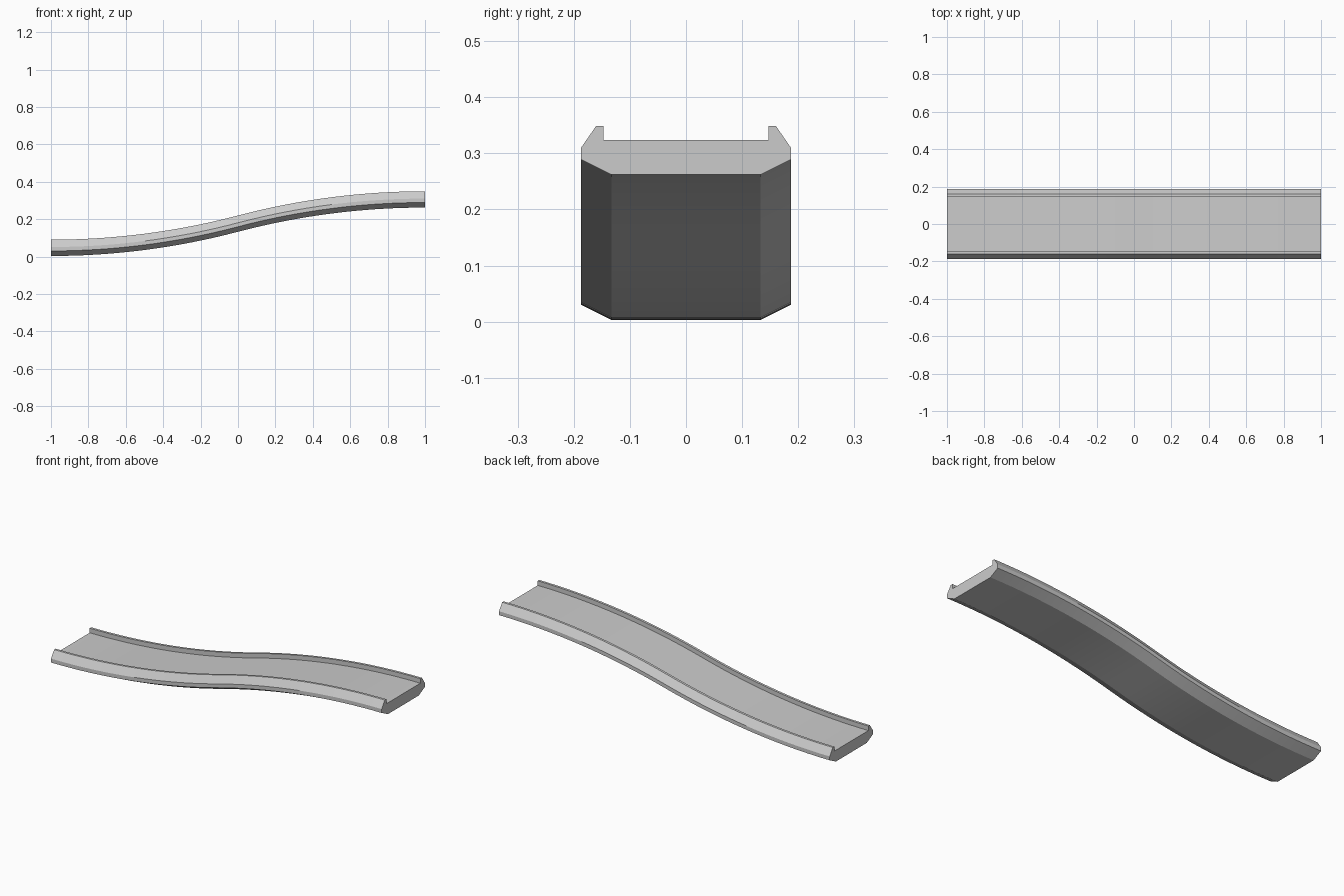
import bpy, bmesh
from math import sqrt

if "Cube" in bpy.data.objects:
    bpy.data.objects.remove(bpy.data.objects["Cube"])

# Cross-section half (y, z), from bottom to inner lip; mirrored for other side
half = [(0.133, 0.003), (0.187, 0.03), (0.187, 0.051), (0.160, 0.09),
        (0.147, 0.09), (0.147, 0.065)]
profile = half + [(-y, z) for y, z in reversed(half)]

RISE = 0.259
H = RISE / 2
R = (1 + H * H) / (2 * H)
STEPS = 32


def height(x):
    """Two tangent circular arcs forming a gentle S."""
    d = R - sqrt(R * R - (1 - abs(x)) ** 2)
    return d if x < 0 else RISE - d


# Sweep the section along the S-shaped slope
bm = bmesh.new()
rings = []
for i in range(STEPS + 1):
    x = -1 + 2 * i / STEPS
    rings.append([bm.verts.new((x, y, z + height(x))) for y, z in profile])
n = len(profile)
for a, b in zip(rings, rings[1:]):
    for j in range(n):
        k = (j + 1) % n
        bm.faces.new((a[j], a[k], b[k], b[j]))
bm.faces.new(rings[0])
bm.faces.new(rings[-1])
bmesh.ops.recalc_face_normals(bm, faces=bm.faces)
mesh = bpy.data.meshes.new("sloped_track")
bm.to_mesh(mesh)
bm.free()
track = bpy.data.objects.new("sloped_track", mesh)
bpy.context.collection.objects.link(track)

# Smooth along the curve, crisp section edges
bpy.context.view_layer.objects.active = track
track.select_set(True)
bpy.ops.object.shade_smooth_by_angle(angle=0.35)
